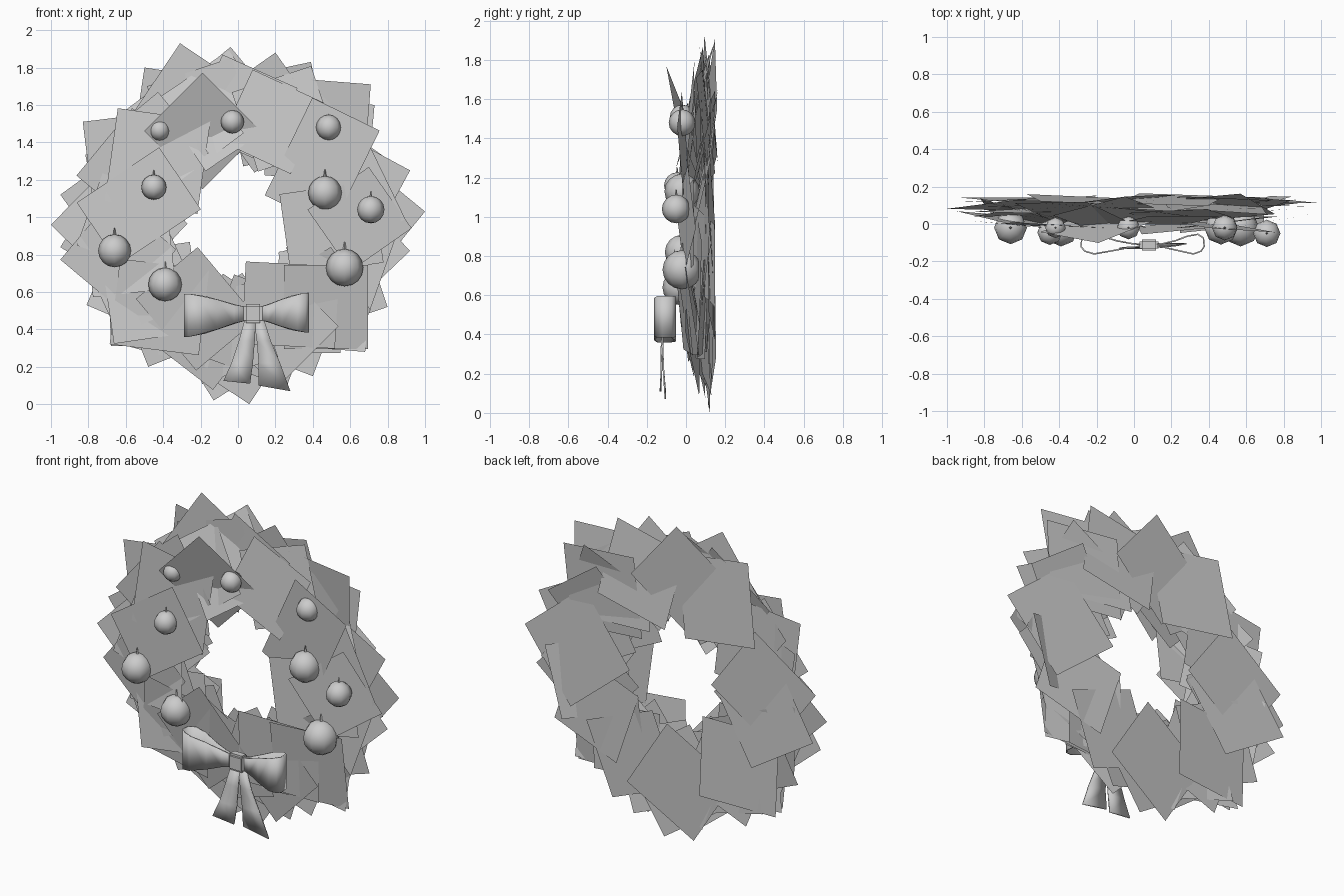
import bpy, bmesh, math, random
from mathutils import Vector, Matrix

if "Cube" in bpy.data.objects:
    bpy.data.objects.remove(bpy.data.objects["Cube"])

random.seed(11)
CZ = 0.98  # height of the wreath centre

grey = bpy.data.materials.new("plain_grey")
grey.diffuse_color = (0.6, 0.6, 0.6, 1)
grey.use_nodes = True
grey.node_tree.nodes["Principled BSDF"].inputs["Base Color"].default_value = grey.diffuse_color


def make_object(name, bm, smooth=False):
    me = bpy.data.meshes.new(name)
    bm.to_mesh(me)
    bm.free()
    me.materials.append(grey)
    ob = bpy.data.objects.new(name, me)
    bpy.context.collection.objects.link(ob)
    if smooth:
        bpy.ops.object.select_all(action='DESELECT')
        ob.select_set(True)
        bpy.context.view_layer.objects.active = ob
        bpy.ops.object.shade_smooth_by_angle(angle=math.radians(50))
    return ob


def card(bm, x, y, z, w, h, rot, slope, wobble=0.06):
    """Flat foliage card facing -y; slope leans its outer side backwards."""
    radial = Vector((x, z - CZ)).normalized()
    lean = radial * slope + Vector((random.uniform(-wobble, wobble),
                                    random.uniform(-wobble, wobble)))
    c, s = math.cos(rot), math.sin(rot)
    verts = []
    for a, b in ((-1, -1), (1, -1), (1, 1), (-1, 1)):
        a, b = a * w / 2, b * h / 2
        o = Vector((a * c - b * s, a * s + b * c))
        verts.append(bm.verts.new((x + o.x, min(y + o.dot(lean), .168), z + o.y)))
    bm.faces.new(verts)


# back cards, each with one corner on the outline of the wreath
outline = [(-1, .96), (-.95, 1.12), (-.83, 1.51), (-.5, 1.8), (-.31, 1.93),
           (-.04, 1.91), (.2, 1.88), (.39, 1.83), (.71, 1.71), (.73, 1.6),
           (.92, 1.25), (1, 1.03), (.92, .82), (.8, .52), (.68, .28),
           (.4, .15), (.06, 0), (-.13, .02), (-.48, .2), (-.68, .31),
           (-.81, .53), (-.95, .84)]
bm = bmesh.new()
for i, (x, z) in enumerate(outline):
    r = math.hypot(x, z - CZ)
    diag = r - 0.27
    ang = math.atan2(z - CZ, x) + random.uniform(-.15, .15)
    card(bm, x - math.cos(ang) * diag / 2, 0.1 + 0.03 * (i % 2),
         z - math.sin(ang) * diag / 2, diag * .707, diag * .707,
         ang + math.pi / 4, -0.04, 0.09)
make_object("back_foliage", bm)

# middle ring of cards, leaning at odd angles
bm = bmesh.new()
for i in range(26):
    a = math.tau * i / 26 + random.uniform(-.08, .08)
    s = random.uniform(.40, .48)
    card(bm, .6 * math.cos(a), random.uniform(.03, .1), CZ + .6 * math.sin(a),
         s, s, random.uniform(0, math.pi), 0.14, 0.18)
make_object("middle_foliage", bm)

# front cards: x, y, z, width, height, turn, lean
front = [(-.53, -.015, 1.06, .53, .40, 34, .1), (.45, -.01, 1.29, .40, .58, -26, -.08),
         (.50, .01, .94, .50, .44, 8, .1), (.28, -.01, .53, .50, .44, -3, .15),
         (-.22, -.01, .51, .43, .50, 40, .15), (-.19, -.01, 1.46, .44, .44, 45, -.3),
         (-.43, -.01, 1.30, .50, .50, -8, .05), (.18, .02, 1.51, .42, .42, -25, .1),
         (-.42, .01, .52, .48, .46, -7, .18), (.65, .0, .99, .40, .40, 35, .15),
         (.47, .01, .52, .45, .45, 0, .18), (-.64, .02, .80, .44, .44, 50, .18)]
bm = bmesh.new()
for x, y, z, w, h, rot, lean in front:
    card(bm, x, y, z, w, h, math.radians(rot), lean, 0.03)
make_object("front_foliage", bm)

# baubles with a small pointed hanger: x, y, z, radius
baubles = [(-.42, -.02, 1.465, .055), (-.03, -.02, 1.51, .062), (.485, -.02, 1.48, .068),
           (.465, -.02, 1.13, .09), (.71, -.05, 1.04, .073), (.57, -.02, .73, .1),
           (-.45, -.045, 1.16, .067), (-.66, -.02, .82, .088), (-.39, -.03, .64, .09)]
for i, (x, y, z, r) in enumerate(baubles, 1):
    bm = bmesh.new()
    bmesh.ops.create_uvsphere(bm, u_segments=8, v_segments=8, radius=r,
                              matrix=Matrix.Translation((x, y, z)))
    bmesh.ops.create_cone(bm, cap_ends=True, segments=4, radius1=r * .1,
                          radius2=r * .03, depth=r * .45,
                          matrix=Matrix.Translation((x, y, z + r * 1.15)))
    make_object(f"bauble_{i}", bm, True)


def ribbon(name, rows):
    """Thin strip through pairs of edge points."""
    bm = bmesh.new()
    pairs = [(bm.verts.new(a), bm.verts.new(b)) for a, b in rows]
    for (a, b), (c, d) in zip(pairs, pairs[1:]):
        bm.faces.new((a, b, d, c))
    ob = make_object(name, bm, True)
    mod = ob.modifiers.new("thickness", 'SOLIDIFY')
    mod.thickness = 0.008
    mod.offset = 0


# bow loops: distance from knot, y, half height
KX, KZ = .08, .485
loop = [(.03, -.12, .035), (.10, -.125, .05), (.19, -.142, .08), (.29, -.16, .105),
        (.34, -.145, .115), (.36, -.12, .115), (.355, -.075, .115), (.32, -.055, .112),
        (.25, -.065, .1), (.17, -.09, .075), (.09, -.105, .05), (.03, -.11, .035)]
for name, sx, size, drop in (("left_bow_loop", -1.01, 1, .01),
                             ("right_bow_loop", .82, .92, -.005)):
    ribbon(name, [((KX + sx * d, y, KZ - drop * d / .35 - h * size),
                   (KX + sx * d, y, KZ - drop * d / .35 + h * size))
                  for d, y, h in loop])

# bow tails
ribbon("left_bow_tail", [((.035, -.115, .45), (.095, -.115, .45)),
                         ((.005, -.125, .34), (.09, -.125, .34)),
                         ((-.035, -.125, .22), (.08, -.125, .22)),
                         ((-.078, -.13, .125), (.065, -.13, .11))])
ribbon("right_bow_tail", [((.085, -.115, .45), (.14, -.115, .45)),
                          ((.10, -.12, .34), (.175, -.12, .34)),
                          ((.11, -.115, .22), (.225, -.115, .22)),
                          ((.11, -.105, .10), (.28, -.105, .07))])

# bow knot
bm = bmesh.new()
bmesh.ops.create_cube(bm, size=1, matrix=Matrix.Translation((KX, -.112, KZ))
                      @ Matrix.Diagonal((.1, .06, .1, 1)))
bmesh.ops.bevel(bm, geom=bm.edges[:], offset=.012, segments=2, affect='EDGES')
make_object("bow_knot", bm, True)
